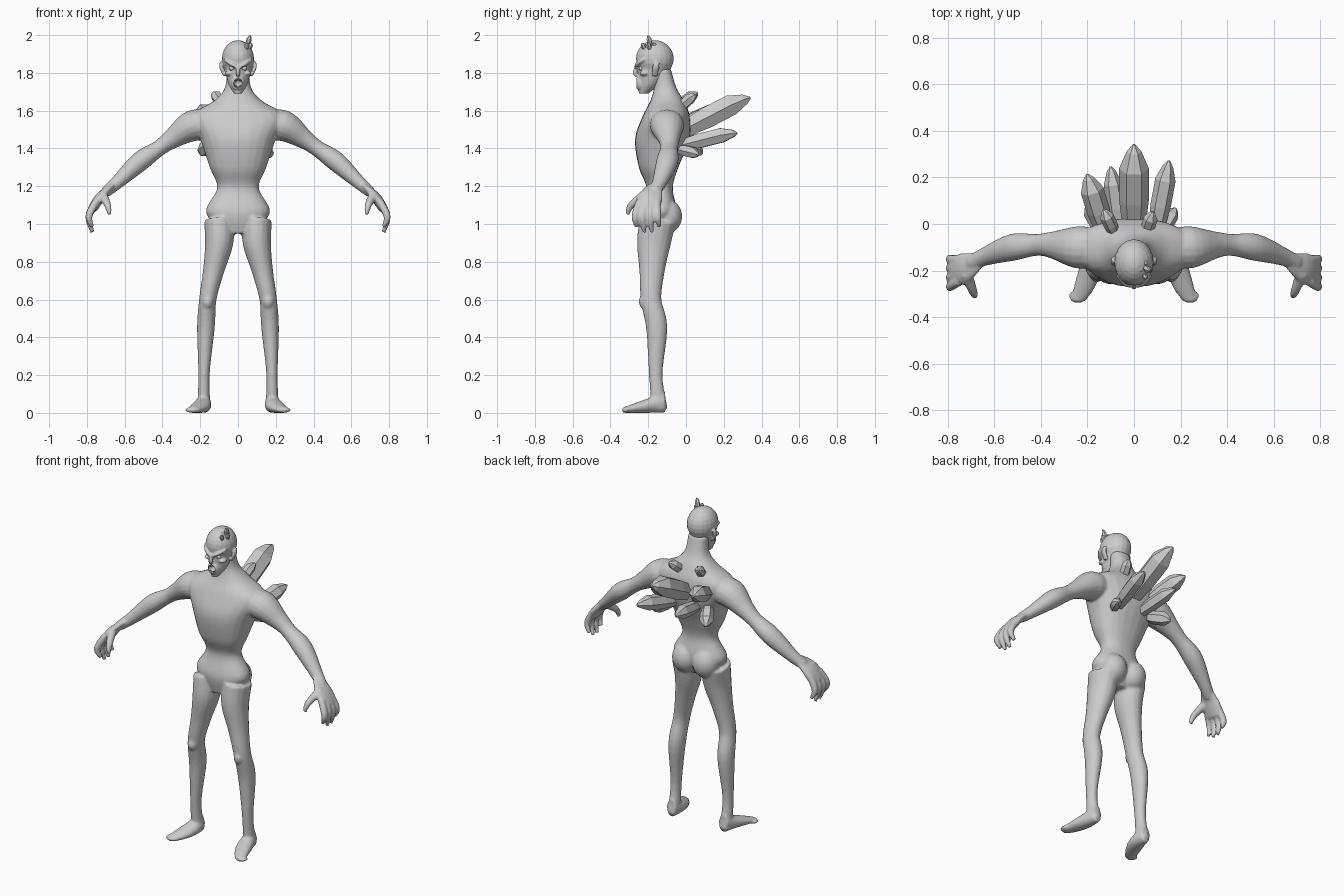
import bpy, bmesh, math
from mathutils import Vector, Matrix

if "Cube" in bpy.data.objects:
    bpy.data.objects.remove(bpy.data.objects["Cube"])

grey = bpy.data.materials.new("pale_grey")
grey.use_nodes = True
grey.diffuse_color = (0.6, 0.6, 0.6, 1)
grey.node_tree.nodes["Principled BSDF"].inputs["Base Color"].default_value = grey.diffuse_color

SIDES = (1, -1)
ALONG_X, ALONG_Y, ALONG_Z = Vector((1, 0, 0)), Vector((0, 1, 0)), Vector((0, 0, 1))


def spline(rows, steps=5):
    """Catmull-Rom interpolation of equal-length rows."""
    smooth_rows = []
    last = len(rows) - 1
    for i in range(last):
        before, start, end, after = (Vector(rows[max(0, min(last, i + k))]) for k in (-1, 0, 1, 2))
        for j in range(steps):
            t = j / steps
            linear = (end - before) * t
            square = (before * 2 - start * 5 + end * 4 - after) * t ** 2
            cubic = (start * 3 - before - end * 3 + after) * t ** 3
            smooth_rows.append(start + (linear + square + cubic) / 2)
    return smooth_rows + [Vector(rows[last])]


def loft(bm, rings, sides=24, power=1.0):
    """Skin a run of rings, each given as a centre and two radius vectors."""
    def bend(wave):
        return math.copysign(abs(wave) ** power, wave)
    angles = [math.tau * k / sides for k in range(sides)]
    loops = [[bm.verts.new(centre + u * bend(math.cos(a)) + v * bend(math.sin(a))) for a in angles]
             for centre, u, v in rings]
    faces = [bm.faces.new((lower[k - 1], lower[k], upper[k], upper[k - 1]))
             for lower, upper in zip(loops, loops[1:]) for k in range(sides)]
    faces += [bm.faces.new(loops[0]), bm.faces.new(loops[-1])]
    bmesh.ops.recalc_face_normals(bm, faces=faces)


def column(bm, rows, power=1.0):
    """Level rings from rows of height, half width, front and back."""
    loft(bm, [(Vector((0, (front + back) / 2, z)), ALONG_X * width, ALONG_Y * (back - front) / 2)
              for z, width, front, back in spline(rows)], power=power)


def tube(bm, rows, side=1, ref=ALONG_Y, aspect=1.0):
    """Rings across a path of x, y, z and radius; aspect widens them along ref."""
    rows = [Vector((side * x, y, z, r)) for x, y, z, r in spline(rows)]
    rings = []
    for i, row in enumerate(rows):
        ahead, behind = rows[min(i + 1, len(rows) - 1)], rows[max(i - 1, 0)]
        tangent = (ahead - behind).to_3d().normalized()
        across = tangent.cross(ref).normalized()
        rings.append((row.to_3d(), across.cross(tangent) * row.w * aspect, across * row.w))
    loft(bm, rings, sides=16)


def ball(bm, centre, radii, side=1):
    x, y, z = centre
    matrix = Matrix.Translation((side * x, y, z)) @ Matrix.Diagonal((*radii, 1))
    bmesh.ops.create_uvsphere(bm, u_segments=20, v_segments=12, radius=1, matrix=matrix)


def make(name, bm):
    mesh = bpy.data.meshes.new(name)
    bm.to_mesh(mesh)
    bm.free()
    mesh.materials.append(grey)
    part = bpy.data.objects.new(name, mesh)
    bpy.context.collection.objects.link(part)
    return part


def blend(part, voxel, rounds, cutter=None):
    """Merge overlapping forms into one skin, soften it, then carve it."""
    merge = part.modifiers.new("merge", "REMESH")
    merge.mode, merge.voxel_size = "VOXEL", voxel
    soften = part.modifiers.new("soften", "SMOOTH")
    soften.factor, soften.iterations = 0.5, rounds
    if cutter:
        carve = part.modifiers.new("carve", "BOOLEAN")
        carve.operation, carve.object = "DIFFERENCE", cutter
    evaluated = part.evaluated_get(bpy.context.evaluated_depsgraph_get())
    mesh = bpy.data.meshes.new_from_object(evaluated)
    part.modifiers.clear()
    part.data = mesh
    mesh.materials.clear()
    mesh.materials.append(grey)
    bpy.ops.object.select_all(action="DESELECT")
    part.select_set(True)
    bpy.context.view_layer.objects.active = part
    bpy.ops.object.shade_smooth_by_angle(angle=math.radians(50))


# Torso and neck
bm = bmesh.new()
column(bm, [(.95, .06, -.22, -.1), (1.06, .17, -.24, -.05), (1.19, .11, -.21, -.07),
            (1.3, .15, -.25, -.04), (1.45, .2, -.27, .02), (1.57, .25, -.23, .02),
            (1.65, .13, -.19, -.01), (1.72, .07, -.17, -.05), (1.82, .06, -.17, -.08)], power=.88)

for side in SIDES:
    # Buttock, kneecap and leg
    ball(bm, (.07, -.1, 1.04), (.08, .08, .09), side)
    ball(bm, (.16, -.22, .59), (.03, .03, .04), side)
    tube(bm, [(.1, -.15, 1.02, .08), (.1, -.17, .9, .075), (.13, -.18, .75, .056), (.16, -.185, .6, .046),
              (.17, -.155, .45, .047), (.18, -.16, .2, .03), (.18, -.14, .02, .036)], side, aspect=1.2)
    # Foot, flat on the ground and splayed outwards
    steps = [k / 5 for k in range(6)]
    foot = [(.18 + .06 * t * t, -.11 - .22 * t, .055 - .04 * t, .055 - .04 * t) for t in steps]
    loft(bm, [(Vector((side * x, y, z)), ALONG_X * (.03 + .02 * math.sin(3 * t)), ALONG_Z * r)
              for t, (x, y, z, r) in zip(steps, foot)])
    ball(bm, (.24, -.31, .015), (.04, .03, .015), side)
    # Arm and palm
    tube(bm, [(.15, -.1, 1.52, .07), (.24, -.1, 1.52, .083), (.35, -.09, 1.45, .053), (.42, -.09, 1.4, .043),
              (.52, -.1, 1.33, .053), (.64, -.14, 1.22, .036), (.7, -.17, 1.17, .03)], side, aspect=1.1)
    tube(bm, [(.67, -.16, 1.2, .016), (.73, -.19, 1.14, .027), (.77, -.2, 1.08, .025)], side, aspect=2.5)
    # Four hanging fingers and a thumb
    for spread in (-1.5, -.5, .5, 1.5):
        low = .94 + .03 * abs(spread)
        tube(bm, [(.75, -.2 + .03 * spread, 1.12, .021), (.79, -.21 + .04 * spread, 1.04, .019),
                  (.77, -.2 + .04 * spread, low, .011)], side)
    tube(bm, [(.72, -.21, 1.16, .026), (.69, -.29, 1.1, .019), (.68, -.31, 1.05, .011)], side)
blend(make("body", bm), .0075, 5)

# Head: skull, jaw, muzzle and nose
bm = bmesh.new()
ball(bm, (0, -.165, 1.875), (.085, .1, .098))
column(bm, [(1.69, .02, -.25, -.2), (1.74, .05, -.25, -.14), (1.82, .07, -.255, -.08), (1.88, .08, -.26, -.08)])
ball(bm, (0, -.24, 1.745), (.036, .028, .042))
tube(bm, [(0, -.26, 1.84, .009), (0, -.27, 1.8, .011), (0, -.26, 1.785, .008)])

# Brows, cheekbones and ears
for side in SIDES:
    tube(bm, [(.01, -.265, 1.83, .009), (.04, -.255, 1.85, .011), (.07, -.22, 1.87, .009)], side, ref=ALONG_Z)
    ball(bm, (.05, -.22, 1.797), (.02, .025, .013), side)
    tube(bm, [(.07, -.165, 1.785, .008), (.09, -.16, 1.83, .009), (.088, -.15, 1.86, .006)], side, aspect=2)
head = make("head", bm)

# Openings for the mouth and eyes
bm = bmesh.new()
ball(bm, (0, -.27, 1.745), (.024, .04, .026))
for side in SIDES:
    ball(bm, (.034, -.262, 1.824), (.02, .022, .011), side)
cutter = make("face_cutter", bm)
cutter.hide_render = True
blend(head, .0045, 3, cutter)
bpy.data.objects.remove(cutter)

# Eyeballs and teeth
bm = bmesh.new()
for side in SIDES:
    ball(bm, (.034, -.238, 1.824), (.014, .012, .012), side)
make("eyes", bm).data.shade_smooth()
bm = bmesh.new()
for side in SIDES:
    for x in (.006, .015):
        for direction in SIDES:
            root = 1.745 + .026 * direction
            tube(bm, [(x, -.25, root, .005), (x, -.255, root - (.01 + x / 2) * direction, .001)], side)
make("teeth", bm)


def crystal(name, base, tip, radius):
    """Six-sided shard with a tapered root and a slanted point."""
    base, tip = Vector(base), Vector(tip)
    axis = (tip - base).normalized()
    u = axis.cross(ALONG_Z).normalized() * radius
    v = u.cross(axis)
    bm = bmesh.new()
    loft(bm, [(base.lerp(tip, t) - v * lift, u * size, v * size)
              for t, size, lift in ((0, .7, 0), (.4, 1, 0), (.75, 1, 0), (.93, .5, .1), (1, .1, .2))], sides=6)
    make(name, bm)


# Crystals growing from the back: tip, rise from root to tip, radius
for name, (x, y, z), rise, radius in (
        ("main", (0, .335, 1.68), .2, .064), ("right_upper", (-.2, .21, 1.62), .11, .05),
        ("right_lower", (-.1, .245, 1.48), .06, .04), ("left", (.15, .27, 1.49), .08, .044),
        ("right_side", (-.2, .09, 1.38), -.05, .04), ("left_side", (.18, .07, 1.37), -.03, .032),
        ("right_shoulder", (-.13, .06, 1.7), .08, .03), ("left_shoulder", (.08, .05, 1.69), .09, .03)):
    crystal("back_crystal_" + name, (x * .6, -.05, z - rise), (x, y, z), radius)

# Crystals growing from the scalp
crystal("scalp_spike", (.045, -.185, 1.92), (.064, -.2, 2), .014)
for k in range(4):
    turn = math.tau * k / 4
    x, y = .05 + .02 * math.cos(turn), -.2 + .03 * math.sin(turn)
    crystal("scalp_shard_" + "abcd"[k], (x * .85, y * .95, 1.92), (x, y, 1.96), .012)
